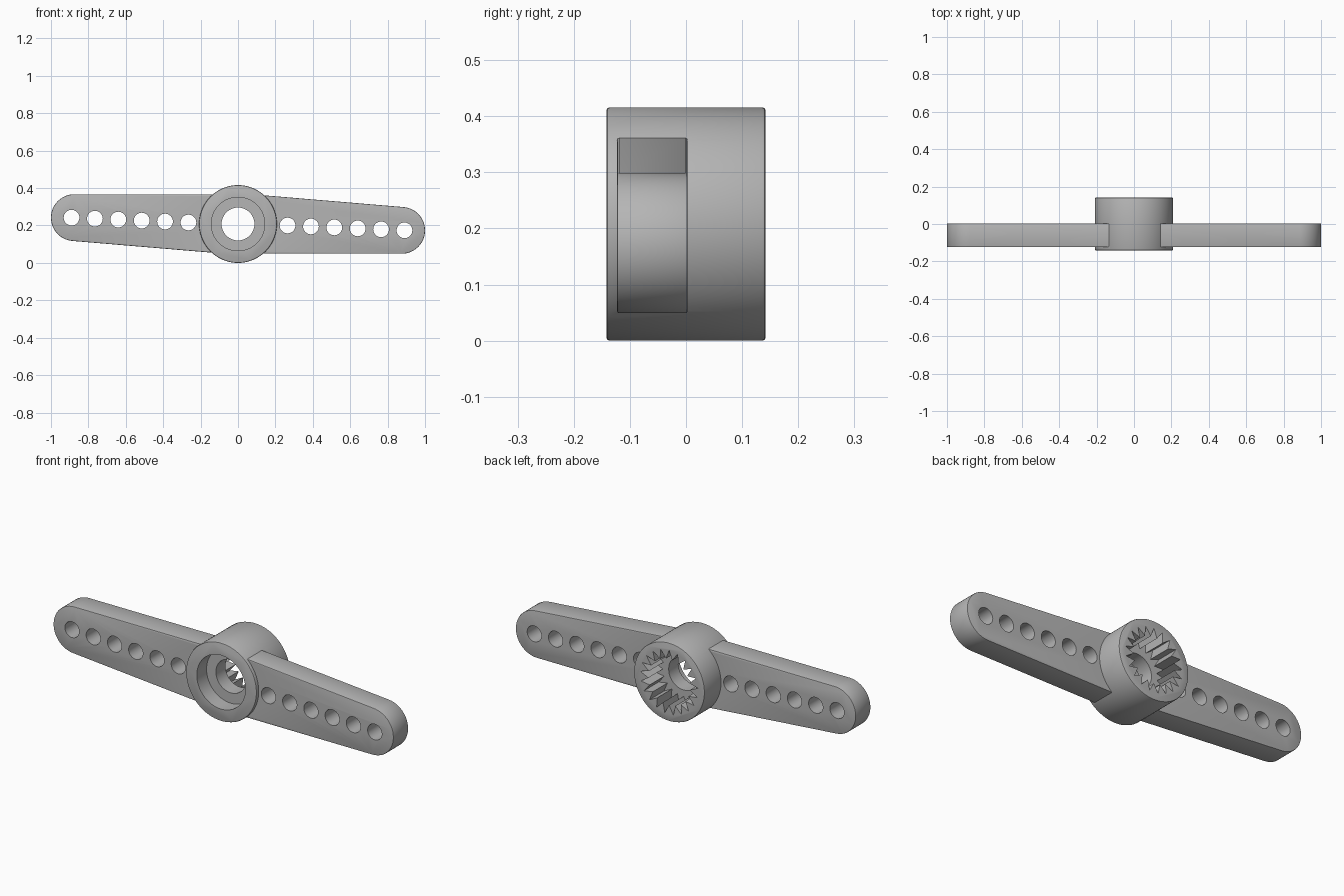
import bpy
import bmesh
from math import sin, cos, pi, radians

cube = bpy.data.objects.get("Cube")
if cube:
    bpy.data.objects.remove(cube, do_unlink=True)

CENTRE_Z = 0.208
HUB_R = 0.208
HUB_BACK = 0.142
FLOOR_FRONT, FLOOR_BACK = -0.06, 0.02   # web between the two recesses
TEETH = 21

grey = bpy.data.materials.new("light grey plastic")
grey.use_nodes = True
colour = (0.46, 0.46, 0.46, 1)
grey.diffuse_color = colour
grey.node_tree.nodes["Principled BSDF"].inputs["Base Color"].default_value = colour


def prism(name, outline, y0, y1):
    """Extrude an (x, z) outline, given about the hub axis, from y0 to y1."""
    bm = bmesh.new()
    face = bm.faces.new([bm.verts.new((x, y0, z + CENTRE_Z)) for x, z in outline])
    grown = bmesh.ops.extrude_face_region(bm, geom=[face])["geom"]
    verts = [v for v in grown if isinstance(v, bmesh.types.BMVert)]
    bmesh.ops.translate(bm, verts=verts, vec=(0, y1 - y0, 0))
    bmesh.ops.recalc_face_normals(bm, faces=bm.faces)
    mesh = bpy.data.meshes.new(name)
    bm.to_mesh(mesh)
    bm.free()
    mesh.materials.append(grey)
    obj = bpy.data.objects.new(name, mesh)
    bpy.context.collection.objects.link(obj)
    return obj


def circle(r, n, cx=0, cz=0):
    return [(cx + r * cos(2 * pi * i / n), cz + r * sin(2 * pi * i / n)) for i in range(n)]


def apply(obj, mod):
    bpy.ops.object.select_all(action="DESELECT")
    bpy.context.view_layer.objects.active = obj
    obj.select_set(True)
    bpy.ops.object.modifier_apply(modifier=mod.name)


def round_rims(obj, width):
    mod = obj.modifiers.new("rounded rims", "BEVEL")
    mod.width = width
    mod.segments = 2
    mod.limit_method = "ANGLE"
    mod.angle_limit = radians(50)
    apply(obj, mod)


def combine(obj, other, operation):
    mod = obj.modifiers.new(operation.lower(), "BOOLEAN")
    mod.operation = operation
    mod.solver = "EXACT"
    mod.object = other
    apply(obj, mod)
    bpy.data.objects.remove(other, do_unlink=True)


# Hub
horn = prism("servo_horn", circle(HUB_R, 96), -HUB_BACK, HUB_BACK)
round_rims(horn, 0.006)

# Two tapered arms, the second turned half a turn about the hub axis
tip_x, tip_z, tip_r = 0.875, -0.034, 0.125
arm = [(0, tip_z - tip_r), (0, 0.165)]
for i in range(33):
    a = radians(85 - 175 * i / 32)
    arm.append((tip_x + tip_r * cos(a), tip_z + tip_r * sin(a)))

for side, name in ((1, "left_arm"), (-1, "right_arm")):
    part = prism(name, [(side * x, side * z) for x, z in arm], -0.123, 0.003)
    round_rims(part, 0.004)
    combine(horn, part, "UNION")

# Row of six linkage holes in each arm
for side in (1, -1):
    for i in range(6):
        x, z = 0.265 + 0.125 * i, -0.008 - 0.0052 * i
        hole = prism("linkage_hole", circle(0.042, 32, side * x, side * z), -0.2, 0.1)
        combine(horn, hole, "DIFFERENCE")

# Screw recess, screw hole and toothed shaft socket
recess = prism("screw_recess", circle(0.143, 64), -0.2, FLOOR_FRONT)
combine(horn, recess, "DIFFERENCE")
screw = prism("screw_hole", circle(0.088, 48), -0.1, 0.1)
combine(horn, screw, "DIFFERENCE")
spline = []
for i in range(2 * TEETH):
    r, a = (0.17, 0.122)[i % 2], pi * i / TEETH + pi / 2
    spline.append((r * cos(a), r * sin(a)))
socket = prism("shaft_socket", spline, FLOOR_BACK, 0.2)
combine(horn, socket, "DIFFERENCE")

bpy.ops.object.select_all(action="DESELECT")
horn.select_set(True)
bpy.context.view_layer.objects.active = horn
bpy.ops.object.shade_smooth_by_angle(angle=radians(30))
